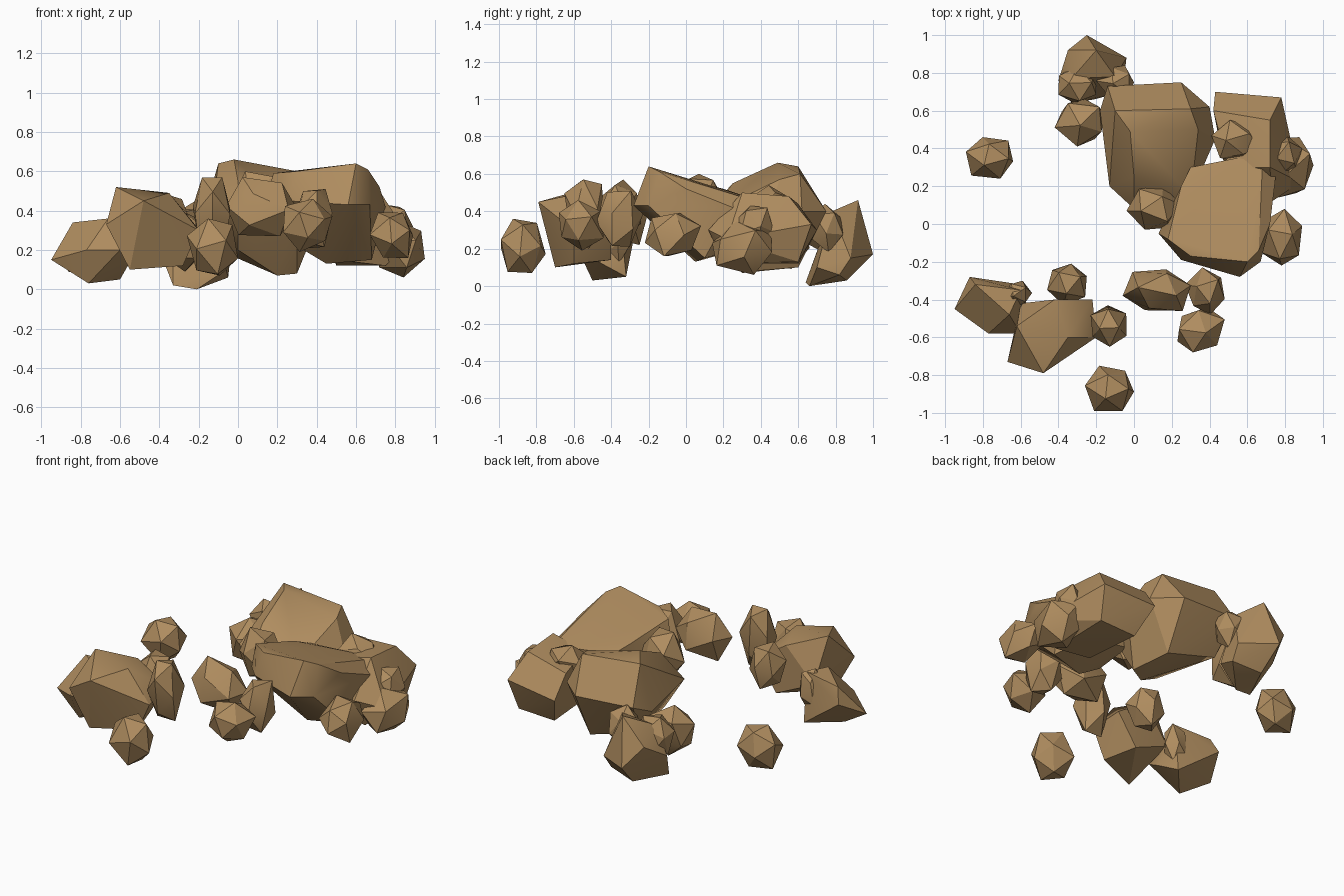
import bpy
import bmesh
import math
import random
from mathutils import Euler, Vector

# Remove the default object
default_cube = bpy.data.objects.get("Cube")
if default_cube is not None:
    bpy.data.objects.remove(default_cube, do_unlink=True)

# One earthy brown for every stone
stone = bpy.data.materials.new("brown_stone")
stone.use_nodes = True
stone_colour = (.43, .265, .115, 1)
stone.diffuse_color = stone_colour
stone.node_tree.nodes["Principled BSDF"].inputs["Base Color"].default_value = stone_colour


def make_rock(name, points):
    """Wrap the points in a faceted shell with softened shallow edges."""
    shell = bmesh.new()
    for point in points:
        shell.verts.new(point)
    bmesh.ops.convex_hull(shell, input=list(shell.verts))
    buried = [vert for vert in shell.verts if not vert.link_faces]
    bmesh.ops.delete(shell, geom=buried, context='VERTS')
    bmesh.ops.dissolve_limit(shell, angle_limit=math.radians(5),
                             verts=list(shell.verts), edges=list(shell.edges))
    bmesh.ops.recalc_face_normals(shell, faces=list(shell.faces))
    mesh = bpy.data.meshes.new(name)
    shell.to_mesh(mesh)
    shell.free()
    mesh.materials.append(stone)
    rock = bpy.data.objects.new(name, mesh)
    bpy.context.collection.objects.link(rock)
    bpy.ops.object.select_all(action='DESELECT')
    rock.select_set(True)
    bpy.context.view_layer.objects.active = rock
    bpy.ops.object.shade_smooth_by_angle(angle=math.radians(30))
    return rock


def make_pebble(name, low, high):
    """Turn and roughen a twenty-sided ball, then fit it between two corners."""
    ball = bmesh.new()
    bmesh.ops.create_icosphere(ball, subdivisions=1, radius=1)
    turn = Euler([random.uniform(0, math.pi) for axis in range(3)]).to_matrix()
    points = [turn @ vert.co * random.uniform(.88, 1.12) for vert in ball.verts]
    ball.free()
    smallest = [min(point[axis] for point in points) for axis in range(3)]
    largest = [max(point[axis] for point in points) for axis in range(3)]
    fitted = []
    for point in points:
        place = Vector()
        for axis in range(3):
            share = (point[axis] - smallest[axis]) / (largest[axis] - smallest[axis])
            place[axis] = low[axis] + share * (high[axis] - low[axis])
        fitted.append(place)
    return make_rock(name, fitted)


random.seed(4)

# Tilted slab at the front of the large pile
make_rock("front_slab", [
    (.18, -.08, .59), (.3, -.17, .6), (.6, -.2, .64), (.66, -.14, .61),
    (.13, -.05, .42), (.25, -.19, .45), (.56, -.28, .43), (.67, -.2, .43),
    (.25, .2, .52), (.3, .3, .48), (.55, .35, .47), (.68, .32, .47),
    (.75, .25, .42), (.72, 0, .52), (.3, .05, .22), (.45, .05, .13),
    (.68, .1, .15), (.6, .3, .2), (.3, .3, .25)])

# Tall boulder behind the slab
make_rock("tall_boulder", [
    (-.1, .6, .64), (-.02, .49, .66), (.3, .61, .6), (.34, .5, .57),
    (-.14, .73, .42), (.25, .75, .4), (.4, .62, .4), (.43, .45, .4),
    (-.18, .6, .36), (-.13, .2, .4), (0, .08, .36), (.3, .15, .4),
    (0, .25, .55), (0, .2, .2), (.2, .3, .07), (.3, .35, .08),
    (.25, .6, .1), (-.1, .6, .2)])

# Wide boulder at the back left
make_rock("wide_boulder", [
    (.43, .7, .3), (.78, .67, .33), (.42, .6, .44), (.72, .55, .48),
    (.88, .22, .25), (.73, .12, .3), (.72, .3, .5), (.5, .3, .45),
    (.5, .2, .15), (.75, .2, .12), (.75, .6, .13), (.5, .6, .12)])

# Main boulder of the small pile
make_rock("right_boulder", [
    (-.48, -.79, .45), (-.67, -.73, .33), (-.62, -.54, .52),
    (-.35, -.6, .49), (-.2, -.6, .3), (-.22, -.4, .33), (-.42, -.4, .46),
    (-.55, -.7, .1), (-.28, -.6, .12), (-.35, -.4, .14), (-.6, -.42, .25)])

# Low boulder leaning on the small pile
make_rock("right_low_boulder", [
    (-.95, -.45, .15), (-.84, -.32, .34), (-.87, -.28, .25),
    (-.6, -.35, .36), (-.66, -.48, .36), (-.77, -.58, .2), (-.6, -.58, .2),
    (-.76, -.5, .03), (-.6, -.32, .05), (-.56, -.45, .12)])

# Pointed boulder at the far back
make_rock("back_boulder", [
    (-.25, 1, .17), (-.04, .88, .15), (-.05, .82, .06), (-.35, .92, .3),
    (-.2, .92, .46), (-.1, .78, .4), (-.33, .77, .38), (-.4, .76, .2),
    (-.33, .64, .02), (-.21, .66, 0), (-.06, .7, .1), (-.23, .86, .03)])

# Smaller stones, each given by its lowest and highest corner
pebbles = {
    "front_stone": ((-.26, -.99, .07), (0, -.75, .36)),
    "gap_stone": ((-.23, -.65, .2), (-.04, -.43, .57)),
    "right_crest_stone": ((-.46, -.43, .22), (-.25, -.21, .48)),
    "right_wedge_stone": ((-.7, -.45, .12), (-.54, -.3, .38)),
    "lone_stone": ((-.89, .24, .08), (-.64, .46, .33)),
    "long_stone": ((-.06, -.46, .27), (.3, -.24, .57)),
    "upright_stone": ((.27, -.48, .21), (.48, -.23, .51)),
    "leading_stone": ((.23, -.68, .19), (.48, -.44, .46)),
    "left_stone": ((.67, -.22, .16), (.89, .08, .39)),
    "left_outer_stone": ((.69, .14, .06), (.95, .46, .35)),
    "left_upper_stone": ((.7, .26, .2), (.89, .47, .43)),
    "crest_stone": ((.41, .33, .35), (.67, .55, .54)),
    "middle_stone": ((-.04, -.03, .31), (.25, .2, .6)),
    "back_low_stone": ((-.42, .41, .09), (-.16, .66, .4)),
    "back_side_stone": ((-.4, .64, .18), (-.2, .83, .42)),
    "back_inner_stone": ((-.2, .67, .18), (0, .84, .44)),
}
for label, (low, high) in pebbles.items():
    make_pebble(label, low, high)
